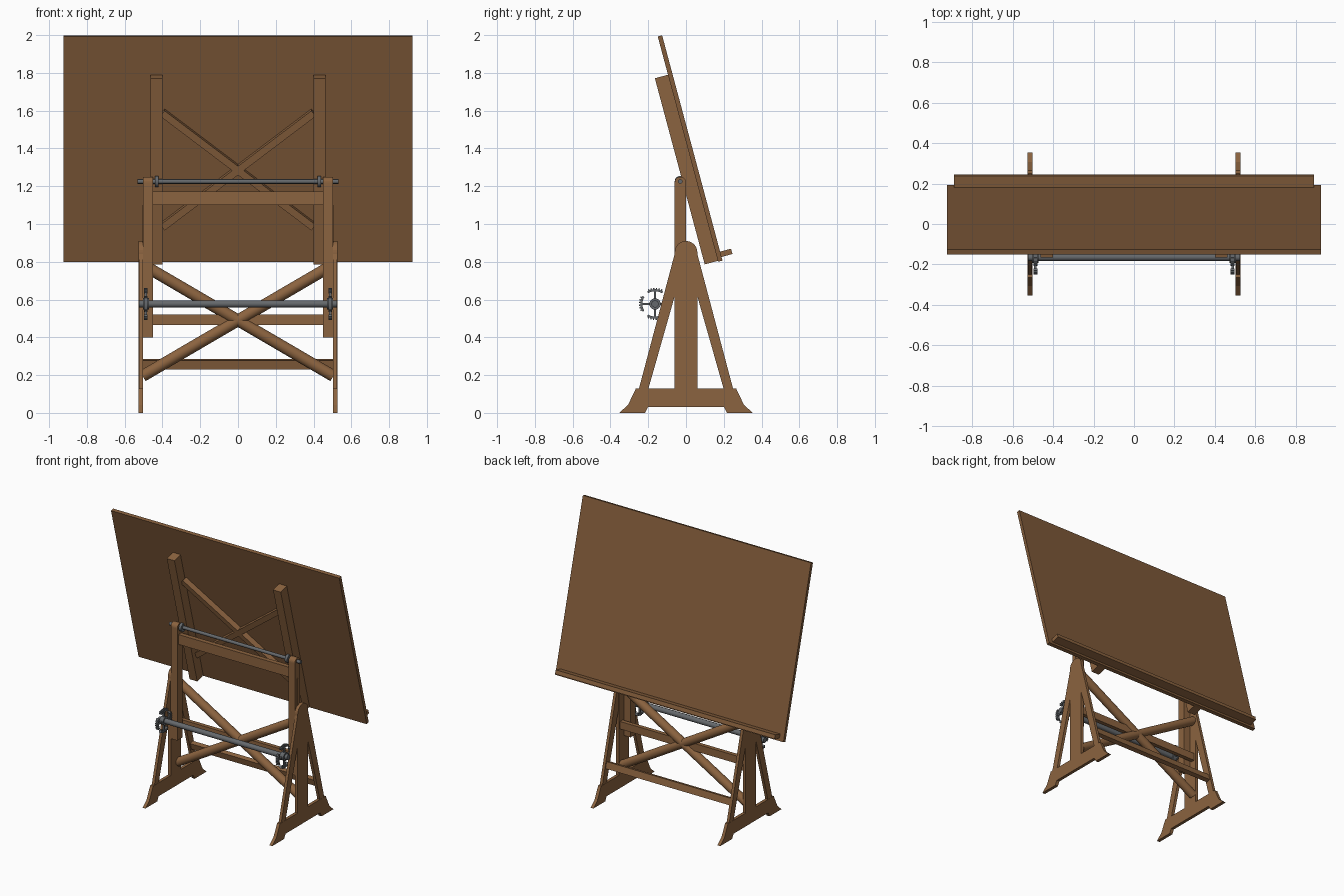
import bpy, bmesh, math
from mathutils import Matrix, Vector

if "Cube" in bpy.data.objects:
    bpy.data.objects.remove(bpy.data.objects["Cube"])


def material(name, rgb):
    m = bpy.data.materials.new(name)
    m.diffuse_color = (*rgb, 1)
    m.use_nodes = True
    m.node_tree.nodes["Principled BSDF"].inputs["Base Color"].default_value = m.diffuse_color
    return m


WOOD = material("wood", (0.26, 0.125, 0.05))
BOARD = material("board_wood", (0.22, 0.105, 0.042))
METAL = material("metal", (0.13, 0.14, 0.15))
TILT = math.radians(15)
# Board frame: x across, y out of the drawing face, z up the slope
FRAME = Matrix.Translation((0, 0.17, 0.80)) @ Matrix.Rotation(TILT, 4, 'X')


def finish(name, bm, mat, smooth=False):
    bmesh.ops.recalc_face_normals(bm, faces=bm.faces)
    me = bpy.data.meshes.new(name)
    bm.to_mesh(me)
    bm.free()
    me.materials.append(mat)
    ob = bpy.data.objects.new(name, me)
    bpy.context.collection.objects.link(ob)
    if smooth:
        bpy.ops.object.select_all(action='DESELECT')
        ob.select_set(True)
        bpy.context.view_layer.objects.active = ob
        bpy.ops.object.shade_smooth_by_angle(angle=math.radians(35))
    return ob


def box(name, xs, ys, zs, mat=WOOD, frame=Matrix()):
    bm = bmesh.new()
    bmesh.ops.create_cube(bm, size=1)
    for v in bm.verts:
        v.co = Vector([(r[0] + r[1]) / 2 + c * (r[1] - r[0])
                       for r, c in zip((xs, ys, zs), v.co)])
    bm.transform(frame)
    return finish(name, bm, mat)


def prism(name, outline, x0, x1, mat=WOOD):
    """Extrude a (y, z) outline from x0 to x1."""
    bm = bmesh.new()
    f = bm.faces.new([bm.verts.new((x0, y, z)) for y, z in outline])
    ext = bmesh.ops.extrude_face_region(bm, geom=[f])["geom"]
    bmesh.ops.translate(bm, vec=(x1 - x0, 0, 0),
                        verts=[g for g in ext if isinstance(g, bmesh.types.BMVert)])
    return finish(name, bm, mat)


def rod(name, a, b, r, mat=METAL, sides=20):
    a, b = Vector(a), Vector(b)
    bm = bmesh.new()
    bmesh.ops.create_cone(bm, cap_ends=True, segments=sides,
                          radius1=r, radius2=r, depth=(b - a).length)
    bm.transform(Matrix.Translation((a + b) / 2)
                 @ (b - a).to_track_quat('Z', 'Y').to_matrix().to_4x4())
    return finish(name, bm, mat, True)


def arc(cy, cz, r, a0, a1, n):
    return [(cy + r * math.cos(math.radians(a0 + (a1 - a0) * i / n)),
             cz + r * math.sin(math.radians(a0 + (a1 - a0) * i / n))) for i in range(n + 1)]


# Drawing board with pencil ledge
box("drawing_board", (-0.925, 0.925), (0, 0.024), (0, 1.235), BOARD, FRAME)
box("pencil_ledge", (-0.89, 0.89), (0.023, 0.084), (0.02, 0.049), WOOD, FRAME)

# Cross braces behind the board
for s in (-1, 1):
    turn = Matrix.Translation((0, 0, 0.51)) @ Matrix.Rotation(s * math.atan2(0.626, 0.8), 4, 'Y')
    box("board_brace", (-0.508, 0.508), (-0.04, 0), (-0.019, 0.019), WOOD, FRAME @ turn)

# Half outlines of the side frame
half_foot = [(0.2, 0.032), (0.217, 0), (0.354, 0), (0.307, 0.042), (0.265, 0.13)]
foot = half_foot + [(-y, z) for y, z in reversed(half_foot)]
column = [(-0.06, 0.12), (0.06, 0.12)] + arc(0, 0.85, 0.06, 0, 180, 14)
slide = [(-0.06, 0.4), (0, 0.4)] + arc(-0.03, 1.22, 0.03, 0, 180, 12)

for s in (-1, 1):
    # Rails on the back of the board
    box("board_rail", sorted((s * 0.40, s * 0.462)), (-0.072, 0), (0.005, 1.025), WOOD, FRAME)
    # Foot, column and splayed legs
    prism("foot", foot, s * 0.503, s * 0.526)
    prism("side_column", column, s * 0.503, s * 0.526)
    for t in (-1, 1):
        leg = [(t * 0.25, 0.125), (t * 0.20, 0.125), (t * 0.055, 0.635), (t * 0.055, 0.86)]
        prism("splayed_leg", leg, s * 0.504, s * 0.525)
    # Sliding post with its rack
    prism("sliding_post", slide, s * 0.45, s * 0.503)
    box("post_rack", sorted((s * 0.50, s * 0.506)), (-0.035, -0.024), (0.42, 1.10))
    # Pivot collar
    rod("pivot_collar", (s * 0.42, -0.03, 1.225), (s * 0.44, -0.03, 1.225), 0.03)
    # Toothed wheel: rim arcs, spokes and hub
    cy, cz = -0.164, 0.577
    for q in range(4):
        mid = 90 * q
        outer = []
        for i in range(13):
            r = 0.085 if i % 2 else 0.078
            outer += arc(cy, cz, r, mid - 33 + 5 * i, mid - 28 + 5 * i, 1)
        inner = arc(cy, cz, 0.067, mid + 32, mid - 33, 12)
        prism("wheel_rim", outer + inner, s * 0.478, s * 0.498, METAL)
        spin = Matrix.Translation((0, cy, cz)) @ Matrix.Rotation(math.radians(mid), 4, 'X')
        box("wheel_spoke", sorted((s * 0.482, s * 0.494)), (0.015, 0.07),
            (-0.006, 0.006), METAL, spin)
    rod("wheel_hub", (s * 0.472, cy, cz), (s * 0.504, cy, cz), 0.03)
    # Round diagonal brace between the side frames
    rod("diagonal_brace", (-0.505, 0.03, 0.49 + s * 0.295),
        (0.505, 0.03, 0.49 - s * 0.295), 0.031, WOOD, 24)

# Cross beams
box("top_beam", (-0.455, 0.455), (-0.047, -0.013), (1.10, 1.172))
box("middle_beam", (-0.505, 0.505), (0.015, 0.045), (0.465, 0.52))
low = Matrix.Translation((0, 0.19, 0.257)) @ Matrix.Rotation(TILT, 4, 'X')
box("low_beam", (-0.508, 0.508), (-0.016, 0.016), (-0.024, 0.024), WOOD, low)

# Pivot rod and wheel shaft
rod("pivot_rod", (-0.532, -0.03, 1.225), (0.532, -0.03, 1.225), 0.012)
rod("wheel_shaft", (-0.525, -0.164, 0.577), (0.525, -0.164, 0.577), 0.019)
